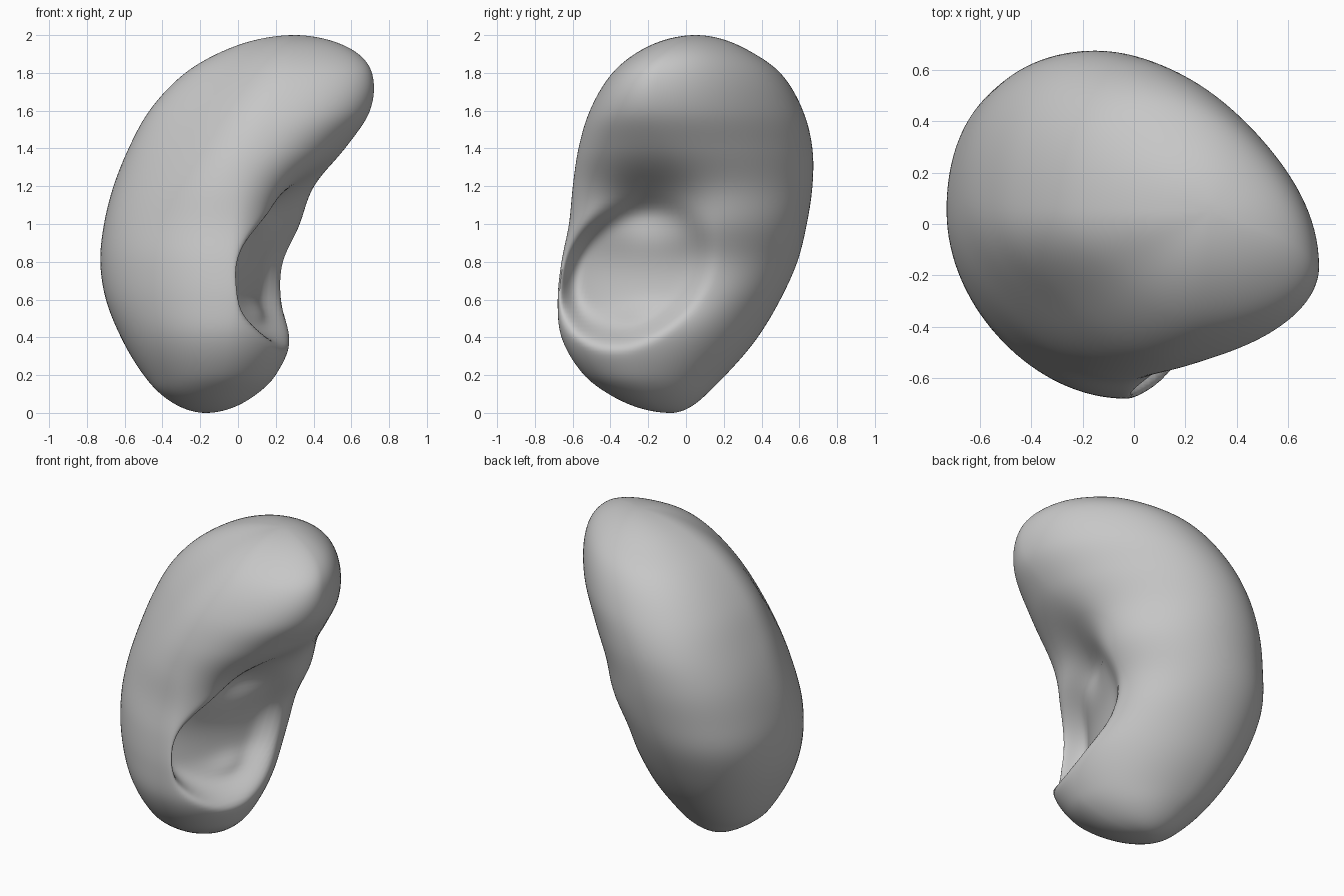
import bpy, bmesh, math

cube = bpy.data.objects.get("Cube")
if cube:
    bpy.data.objects.remove(cube, do_unlink=True)

RINGS, SIDES = 110, 128

# Each section: height, then the left, right, front and back extreme points (x, y)
SECTIONS = [
    (0.0, -.17, -.08, -.17, -.08, -.17, -.08, -.17, -.08),
    (.1, -.41, -.15, .1, -.2, -.12, -.41, -.2, .11),
    (.2, -.5, -.1, .2, -.25, -.08, -.54, -.25, .21),
    (.4, -.62, -.05, .28, -.22, -.05, -.66, -.28, .38),
    (.6, -.7, 0, .23, .05, -.03, -.68, -.28, .5),
    (.8, -.73, .05, .24, .14, -.04, -.66, -.27, .59),
    (1, -.71, .06, .34, .12, -.04, -.62, -.22, .64),
    (1.2, -.66, .08, .42, .04, -.02, -.6, -.18, .67),
    (1.4, -.58, .06, .57, -.08, .06, -.57, -.12, .67),
    (1.6, -.47, .05, .7, -.16, .16, -.51, -.02, .62),
    (1.8, -.28, .05, .71, -.15, .26, -.39, .09, .5),
    (1.92, -.07, .05, .61, -.07, .28, -.24, .2, .33),
    (2, .3, .05, .3, .05, .3, .05, .3, .05),
]
KNOTS = [math.acos(1 - s[0]) for s in SECTIONS]


def slope(i, k):
    a, b = max(i - 1, 0), min(i + 1, len(KNOTS) - 1)
    return (SECTIONS[b][k] - SECTIONS[a][k]) / (KNOTS[b] - KNOTS[a])


def section_at(u):
    """Smooth cubic blend between neighbouring sections."""
    i = max(j for j in range(len(KNOTS) - 1) if KNOTS[j] <= u)
    h = KNOTS[i + 1] - KNOTS[i]
    t = (u - KNOTS[i]) / h
    w = t * t * (3 - 2 * t)
    return [(1 - w) * SECTIONS[i][k] + w * SECTIONS[i + 1][k]
            + h * t * (1 - t) * ((1 - t) * slope(i, k) - t * slope(i + 1, k))
            for k in range(1, 9)]


def smooth(a, b, v):
    t = min(max((v - a) / (b - a), 0), 1)
    return t * t * (3 - 2 * t)


def hollow(y, z):
    """Depth of the slanted bowl, deepest at its front, and the crease above it."""
    p, q = y + .27, z - .76
    along, across = (p + q) / math.sqrt(2), (q - p) / math.sqrt(2)
    d = math.hypot(along / .47, across / .36)
    bowl = max(.09 - .22 * y, .04) * smooth(1.03, .7, d)
    ledge = .03 * math.exp(-((y + .22) / .1) ** 2 - ((z - .52) / .05) ** 2)
    crease = .17 * math.exp(-((y + .2) / .22) ** 2 - ((z - 1.07) / .17) ** 2)
    return math.hypot(bowl, crease) - ledge


def flattening(c, s, z):
    """How much each quarter is flatter (+) or fuller (-) than an ellipse."""
    upper = smooth(.8, 1.7, z)
    if c > 0:
        return .05 * upper if s > 0 else -.02 * upper
    return -.04 if s > 0 else .02 + .11 * upper


def outline_point(sec, a, z):
    """Quarter curves joining the four extreme points."""
    lx, ly, rx, ry, fx, fy, bx, by = sec
    c, s = math.cos(a), math.sin(a)
    ex, ey = (rx, ry) if c > 0 else (lx, ly)
    px, py = (bx, by) if s > 0 else (fx, fy)
    f = 1 - flattening(c, s, z) * math.sin(2 * a) ** 2
    x = px + (ex - px) * abs(c) * f
    y = ey + (py - ey) * abs(s) * f
    if c > 0:
        x -= hollow(y, z) * smooth(0, .35, c)
    return x, y, z


# Bean-shaped body with a hollow in its inner side
bm = bmesh.new()
rings = []
for i in range(1, RINGS):
    u = math.pi * i / RINGS
    sec, z = section_at(u), 1 - math.cos(u)
    rings.append([bm.verts.new(outline_point(sec, 2 * math.pi * j / SIDES, z))
                  for j in range(SIDES)])
bottom = bm.verts.new((-.17, -.08, 0))
top = bm.verts.new((.3, .05, 2))
for j in range(SIDES):
    k = (j + 1) % SIDES
    bm.faces.new((bottom, rings[0][k], rings[0][j]))
    bm.faces.new((top, rings[-1][j], rings[-1][k]))
    for low, high in zip(rings, rings[1:]):
        bm.faces.new((low[j], low[k], high[k], high[j]))

# Relax the faint seams between the quarter curves
for _ in range(4):
    bmesh.ops.smooth_vert(bm, verts=[v for r in rings[2:-2] for v in r], factor=.4,
                          use_axis_x=True, use_axis_y=True, use_axis_z=True)
bmesh.ops.recalc_face_normals(bm, faces=bm.faces)
mesh = bpy.data.meshes.new("organ_body")
bm.to_mesh(mesh)
bm.free()
body = bpy.data.objects.new("organ_body", mesh)
bpy.context.collection.objects.link(body)

# Plain grey colour
grey = bpy.data.materials.new("plain_grey")
grey.use_nodes = True
colour = (.57, .57, .57, 1)
grey.diffuse_color = colour
grey.node_tree.nodes["Principled BSDF"].inputs["Base Color"].default_value = colour
mesh.materials.append(grey)

bpy.ops.object.select_all(action='DESELECT')
body.select_set(True)
bpy.context.view_layer.objects.active = body
bpy.ops.object.shade_smooth_by_angle(angle=math.radians(50))
